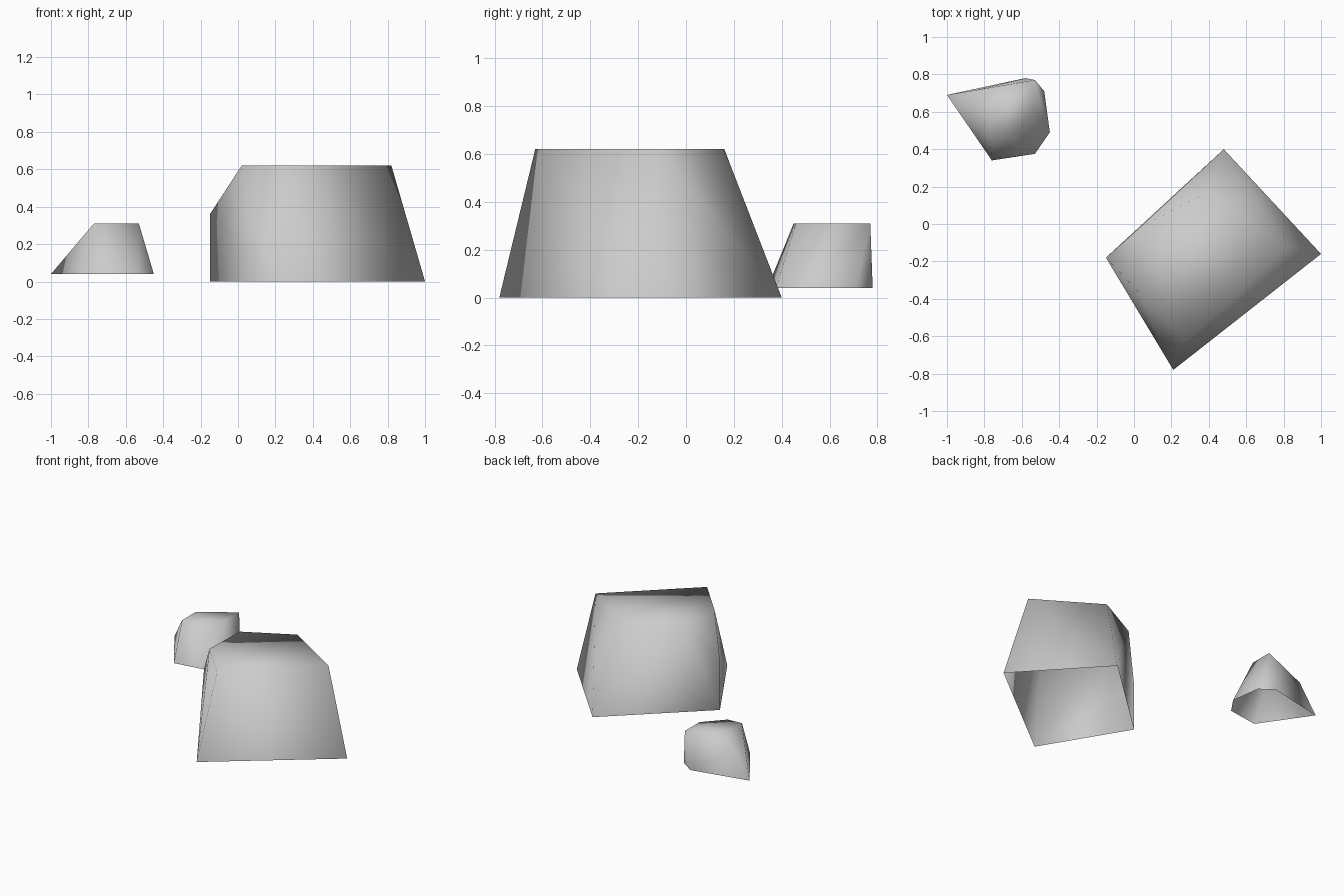
import bpy, bmesh

if "Cube" in bpy.data.objects:
    bpy.data.objects.remove(bpy.data.objects["Cube"])

# Plain grey stone
stone = bpy.data.materials.new("grey_stone")
stone.diffuse_color = (0.6, 0.6, 0.6, 1)
stone.use_nodes = True
stone.node_tree.nodes["Principled BSDF"].inputs["Base Color"].default_value = stone.diffuse_color


def make_rock(name, points, base_z):
    """Chiselled convex rock, hollow underneath, with soft shading."""
    bm = bmesh.new()
    for p in points:
        bm.verts.new(p)
    bmesh.ops.convex_hull(bm, input=bm.verts[:])
    # open the underside
    under = [f for f in bm.faces if all(v.co.z < base_z + 0.001 for v in f.verts)]
    bmesh.ops.delete(bm, geom=under, context='FACES')
    # merge the flat facets back into polygons
    bmesh.ops.dissolve_limit(bm, angle_limit=0.03, verts=bm.verts[:], edges=bm.edges[:])
    bmesh.ops.recalc_face_normals(bm, faces=bm.faces[:])
    top = max(bm.faces, key=lambda f: f.calc_center_median().z)
    if top.normal.z < 0:
        bmesh.ops.reverse_faces(bm, faces=bm.faces[:])
    for f in bm.faces:
        f.smooth = True
    mesh = bpy.data.meshes.new(name)
    bm.to_mesh(mesh)
    bm.free()
    mesh.materials.append(stone)
    obj = bpy.data.objects.new(name, mesh)
    bpy.context.collection.objects.link(obj)
    return obj


def ring(z, *xy):
    return [(x, y, z) for x, y in xy]


# Large rock: four-sided block tapering upward, left corner chipped off
make_rock("large_rock",
          ring(0, (-0.15, -0.18), (0.21, -0.78), (1.0, -0.16), (0.48, 0.40))
          + ring(0.36, (-0.15, -0.18))
          + ring(0.62, (0.02, -0.36), (0.27, -0.63), (0.82, -0.12),
                 (0.37, 0.16), (0.03, -0.02)), 0)

# Small rock: six-sided base, long left point with a chipped shoulder
make_rock("small_rock",
          ring(0.04, (-1.0, 0.69), (-0.76, 0.34), (-0.53, 0.375),
               (-0.45, 0.49), (-0.48, 0.71), (-0.58, 0.78))
          + ring(0.22, (-0.84, 0.717))
          + ring(0.31, (-0.77, 0.61), (-0.77, 0.45), (-0.66, 0.46),
                 (-0.53, 0.60), (-0.53, 0.77)), 0.04)
